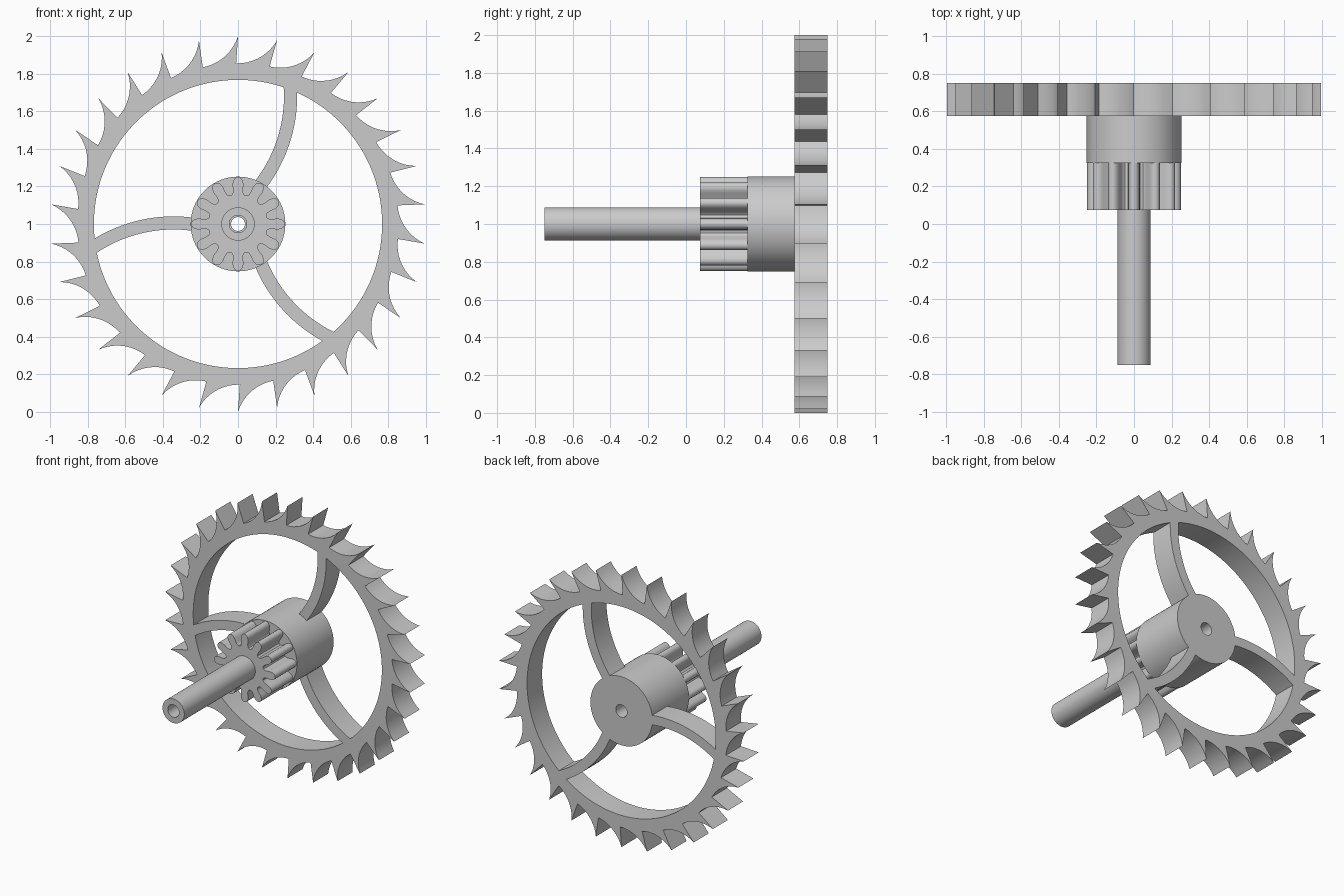
import bpy
import bmesh
from math import sin, cos, radians, atan2, hypot, degrees

cube = bpy.data.objects.get("Cube")
if cube:
    bpy.data.objects.remove(cube, do_unlink=True)

AXLE_Z = 1.0


def polar(deg, r):
    return r * cos(radians(deg)), r * sin(radians(deg))


def band_prism(name, side_a, side_b, y0, y1, closed=True):
    """Solid between two matching outlines in the XZ plane, extruded along y."""
    bm = bmesh.new()
    rows = [[bm.verts.new((x, y, z + AXLE_Z)) for x, z in side]
            for side, y in ((side_a, y0), (side_a, y1), (side_b, y1), (side_b, y0))]
    n = len(side_a)
    for i in range(n if closed else n - 1):
        j = (i + 1) % n
        for k in range(4):
            p, q = rows[k], rows[(k + 1) % 4]
            bm.faces.new((p[i], p[j], q[j], q[i]))
    if not closed:
        for end in (0, -1):
            bm.faces.new([row[end] for row in rows])
    bmesh.ops.recalc_face_normals(bm, faces=bm.faces)
    mesh = bpy.data.meshes.new(name)
    bm.to_mesh(mesh)
    bm.free()
    obj = bpy.data.objects.new(name, mesh)
    bpy.context.collection.objects.link(obj)
    bpy.ops.object.select_all(action='DESELECT')
    obj.select_set(True)
    bpy.context.view_layer.objects.active = obj
    bpy.ops.object.shade_smooth_by_angle(angle=radians(30))
    return obj


def circle(r, n, start=0.0):
    return [polar(start - 360 * i / n, r) for i in range(n)]


def tube(name, r, bore, y0, y1, n=72):
    return band_prism(name, circle(r, n), circle(bore, n), y0, y1)


def arc(p0, p1, turn, ts):
    """Points and headings on a circular arc that turns left by `turn` degrees."""
    dx, dz = p1[0] - p0[0], p1[1] - p0[1]
    h0 = degrees(atan2(dz, dx)) - turn / 2
    rad = hypot(dx, dz) / 2 / sin(radians(turn / 2))
    out = []
    for t in ts:
        h = h0 + turn * t
        out.append((p0[0] + rad * (sin(radians(h)) - sin(radians(h0))),
                    p0[1] - rad * (cos(radians(h)) - cos(radians(h0))), h))
    return out


# Ratchet-toothed rim: undercut face, then a concave sweep to the next tip
TEETH, STEPS = 30, 10
pitch = 360 / TEETH
outline = []
for k in range(TEETH):
    a = 90 - k * pitch
    root, next_tip = polar(a + 0.65, 0.855), polar(a - pitch, 1.0)
    outline.append(polar(a, 1.0))
    sweep = arc(root, next_tip, 62, [i / (STEPS - 1) for i in range(STEPS - 1)])
    outline += [(x, z) for x, z, h in sweep]
band_prism("escape_rim", outline, circle(0.767, len(outline), 92), 0.575, 0.75)

# Three curved spokes
for k in range(3):
    turn = radians(60 + 120 * k)
    left, right = [], []
    for x, z, h in arc((0.25, 0), (0.765, 0.12), 40, [-0.02 + 1.07 * i / 20 for i in range(21)]):
        for side, s in ((left, 0.035), (right, -0.035)):
            u, v = x - s * sin(radians(h)), z + s * cos(radians(h))
            side.append((u * cos(turn) - v * sin(turn), u * sin(turn) + v * cos(turn)))
    band_prism(f"spoke_{k + 1}", left, right, 0.575, 0.75, closed=False)

# Pinion with rounded leaves
half = [(0, 0.249), (2.5, 0.247), (5, 0.24), (7, 0.226), (8, 0.208),
        (8.3, 0.18), (9.5, 0.167), (12, 0.158)]
leaf = [(-d, r) for d, r in reversed(half[1:])] + half + [(15, 0.156)]
LEAVES = 12
outline = [polar(90 - 360 / LEAVES * k - d, r) for k in range(LEAVES) for d, r in leaf]
band_prism("pinion", outline, circle(0.037, len(outline), 102), 0.075, 0.325)

# Hub and hollow arbor
tube("hub", 0.252, 0.046, 0.325, 0.75)
tube("arbor", 0.0885, 0.046, -0.75, 0.075)
